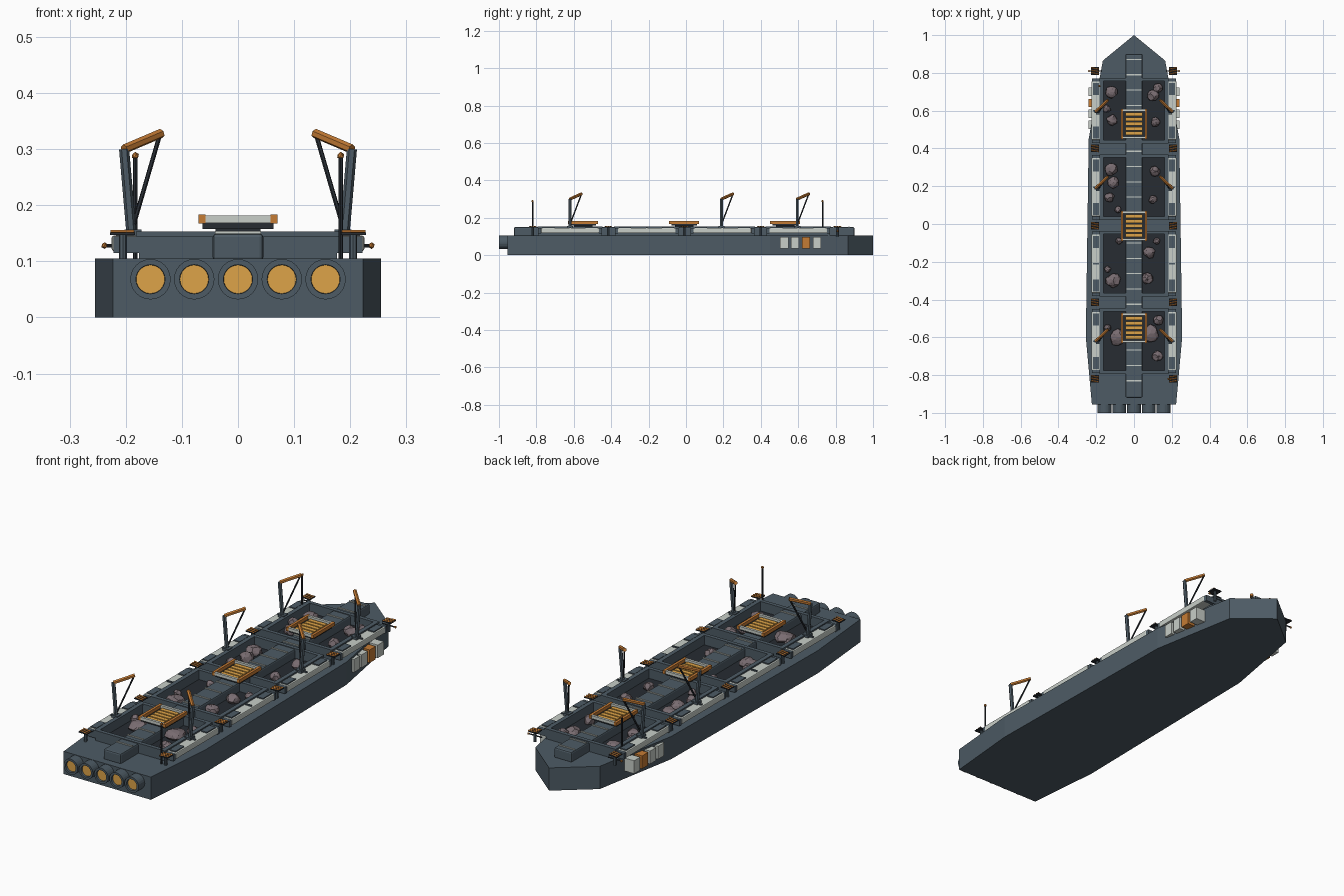
import bpy, bmesh, math, random
from mathutils import Vector

if "Cube" in bpy.data.objects:
    bpy.data.objects.remove(bpy.data.objects["Cube"])

random.seed(4)


def material(name, rgb):
    m = bpy.data.materials.new(name)
    m.diffuse_color = (*rgb, 1)
    m.use_nodes = True
    m.node_tree.nodes["Principled BSDF"].inputs["Base Color"].default_value = m.diffuse_color
    return m


STEEL = material("steel", (.075, .105, .13))
DARK = material("dark", (.02, .025, .032))
ORANGE = material("orange", (.56, .2, .035))
AMBER = material("amber", (.73, .37, .065))
PALE = material("pale", (.58, .62, .58))
ROCK = material("rock", (.19, .15, .165))


def finish(name, bm, mat):
    bmesh.ops.recalc_face_normals(bm, faces=bm.faces)
    me = bpy.data.meshes.new(name)
    bm.to_mesh(me)
    bm.free()
    me.materials.append(mat)
    ob = bpy.data.objects.new(name, me)
    bpy.context.collection.objects.link(ob)
    return ob


def box(name, x, y, z, mat, bevel=0):
    """Box from (min, max) ranges on each axis."""
    bm = bmesh.new()
    bmesh.ops.create_cube(bm, size=1)
    for v in bm.verts:
        v.co = [(a + b) / 2 + c * (b - a) for c, (a, b) in zip(v.co, (x, y, z))]
    ob = finish(name, bm, mat)
    if bevel:
        mod = ob.modifiers.new("bevel", "BEVEL")
        mod.width = bevel
        mod.segments = 2
    return ob


def side_box(name, s, x, y, z, mat, bevel=0):
    return box(name, sorted((s * x[0], s * x[1])), y, z, mat, bevel)


def rod(name, p, q, r, mat, sides=8, r2=None):
    p, q = Vector(p), Vector(q)
    bm = bmesh.new()
    bmesh.ops.create_cone(bm, cap_ends=True, segments=sides, radius1=r,
                          radius2=r if r2 is None else r2, depth=(q - p).length)
    ob = finish(name, bm, mat)
    ob.rotation_euler = (q - p).to_track_quat("Z", "Y").to_euler()
    ob.location = (p + q) / 2
    return ob


def ball(name, p, r, mat):
    bm = bmesh.new()
    bmesh.ops.create_icosphere(bm, subdivisions=1, radius=r)
    finish(name, bm, mat).location = p


# Hull: plan outline extruded upward
half = [(.223, -.955), (.255, -.6), (.24, .45), (.165, .865)]
outline = half + [(0, 1)] + [(-x, y) for x, y in reversed(half)]
bm = bmesh.new()
face = bm.faces.new([bm.verts.new((x, y, 0)) for x, y in outline])
new = bmesh.ops.extrude_face_region(bm, geom=[face])["geom"]
bmesh.ops.translate(bm, vec=(0, 0, .105), verts=[g for g in new if isinstance(g, bmesh.types.BMVert)])
finish("hull", bm, STEEL)

# Engines
for i in range(-2, 3):
    x = i * .078
    bm = bmesh.new()
    rings = []
    for y, r in ((-.95, .036), (-1, .036), (-1, .026), (-.985, .025)):
        rings.append([bm.verts.new((x + r * math.cos(a * math.tau / 24), y,
                                    .068 + r * math.sin(a * math.tau / 24))) for a in range(24)])
    for a, b in zip(rings, rings[1:]):
        for k in range(24):
            bm.faces.new((a[k], a[(k + 1) % 24], b[(k + 1) % 24], b[k]))
    finish("engine_nozzle", bm, STEEL)
    rod("engine_glow", (x, -.95, .068), (x, -.99, .068), .0255, AMBER, 24)

# Spine with pale cross ribs
box("spine", (-.045, .045), (-.92, .9), (.1, .15), STEEL, .007)
for i in range(22):
    y = -.83 + i * .081
    box("spine_rib", (-.041, .041), (y - .003, y + .003), (.146, .154), PALE)

# Cargo holds, side modules
holds = [(-.79, -.45), (-.38, -.04), (.025, .365), (.43, .77)]
for y0, y1 in holds:
    box("hold_floor", (-.17, .17), (y0 + .005, y1 - .005), (.1, .108), DARK)
    for y, d in ((y0, 1), (y1, -1)):
        ys = sorted((y, y + d * .012))
        box("hold_end_wall", (-.176, .176), ys, (.1, .146), STEEL)
        box("hold_end_rim", (-.182, .182), sorted((y - d * .004, y + d * .014)), (.144, .153), STEEL)
    mid = (y0 + y1) / 2
    for s in (-1, 1):
        side_box("hold_side_wall", s, (.164, .176), (y0, y1), (.1, .146), STEEL)
        side_box("hold_side_rim", s, (.162, .182), (y0, y1), (.144, .153), STEEL)
        side_box("side_module", s, (.176, .225), (y0 + .015, y1 - .015), (.118, .146), PALE, .004)
        for dy, w in ((-.115, .032), (0, .004), (.115, .032)):
            side_box("module_lid", s, (.186, .217), (mid + dy - w, mid + dy + w), (.144, .151), STEEL)
        for y in (y0 + .008, y1 - .008):
            side_box("module_end", s, (.176, .222), (y - .008, y + .008), (.115, .144), STEEL)

# Ore boulders: x, y, radius
ore = [(-.12, .7, .033), (-.145, .61, .022), (-.115, .55, .03), (.1, .68, .03), (.125, .72, .025),
       (.115, .54, .026), (-.12, .29, .035), (-.11, .22, .032), (-.13, .14, .025), (.11, .28, .027),
       (.1, .13, .022), (-.14, -.24, .018), (-.11, -.3, .038), (.08, -.15, .032), (.12, -.09, .018),
       (.07, -.29, .03), (-.14, -.55, .02), (-.085, -.6, .045), (.085, -.58, .045), (.13, -.51, .026),
       (.125, -.7, .03), (-.08, -.09, .018), (-.085, .075, .018)]
for x, y, r in ore:
    bm = bmesh.new()
    bmesh.ops.create_icosphere(bm, subdivisions=2, radius=r)
    for v in bm.verts:
        v.co *= random.uniform(.82, 1.12)
        v.co.z *= min(1, .024 / r)
    finish("ore_boulder", bm, ROCK).location = (x, y, .122)

# Lifting cradles over the spine
for y in (-.55, -.01, .53):
    box("cradle_base", (-.063, .063), (y - .068, y + .068), (.158, .168), DARK)
    box("cradle_foot", (-.04, .04), (y - .05, y + .05), (.148, .16), DARK)
    for s in (-1, 1):
        side_box("cradle_rail", s, (.058, .07), (y - .08, y + .08), (.167, .183), ORANGE)
        ys = sorted((y + s * .066, y + s * .078))
        box("cradle_crossbeam", (-.06, .06), ys, (.168, .182), PALE)
    for k in range(5):
        c = y + (k - 2) * .025
        box("cradle_slat", (-.044, .044), (c - .0095, c + .0095), (.165, .176), AMBER)

for s in (-1, 1):
    # Cranes
    for y in (-.62, .19, .595):
        side_box("crane_foot", s, (.172, .202), (y - .016, y + .016), (.143, .157), STEEL)
        top, tip = (s * .203, y, .3), (s * .137, y + .062, .328)
        rod("crane_post", (s * .19, y, .15), top, .009, STEEL, 6)
        rod("crane_boom", top, tip, .0085, ORANGE, 6)
        rod("crane_strut", (s * .186, y, .165), (s * .14, y + .06, .323), .004, DARK, 6)
    # Deck platforms on short stems
    for y in (-.82, -.415, -.01, .4, .81):
        rod("platform_stem", (s * .205, y, .1), (s * .205, y, .148), .007, STEEL)
        side_box("platform_plate", s, (.184, .228), (y - .02, y + .02), (.147, .151), DARK)
        for k in (-1, 0, 1):
            rod("platform_slat", (s * .185, y + k * .013 - .004, .152),
                (s * .227, y + k * .013 + .004, .152), .0035, ORANGE, 4)
    # Bow side lamps
    rod("lamp_arm", (s * .17, .81, .128), (s * .235, .81, .128), .003, DARK)
    ball("lamp", (s * .238, .81, .128), .006, ORANGE)
    # Containers set in the bow flanks
    for y, m in ((.525, PALE), (.583, PALE), (.641, ORANGE), (.7, PALE)):
        side_box("flank_container", s, (.18, .24), (y - .022, y + .022), (.036, .096), m)

# Antenna masts, one at each end on opposite sides
for x, y in ((.183, -.82), (-.183, .73)):
    rod("antenna_mast", (x, y, .1), (x, y, .285), .004, DARK)
    ball("antenna_tip", (x, y, .288), .007, ORANGE)
